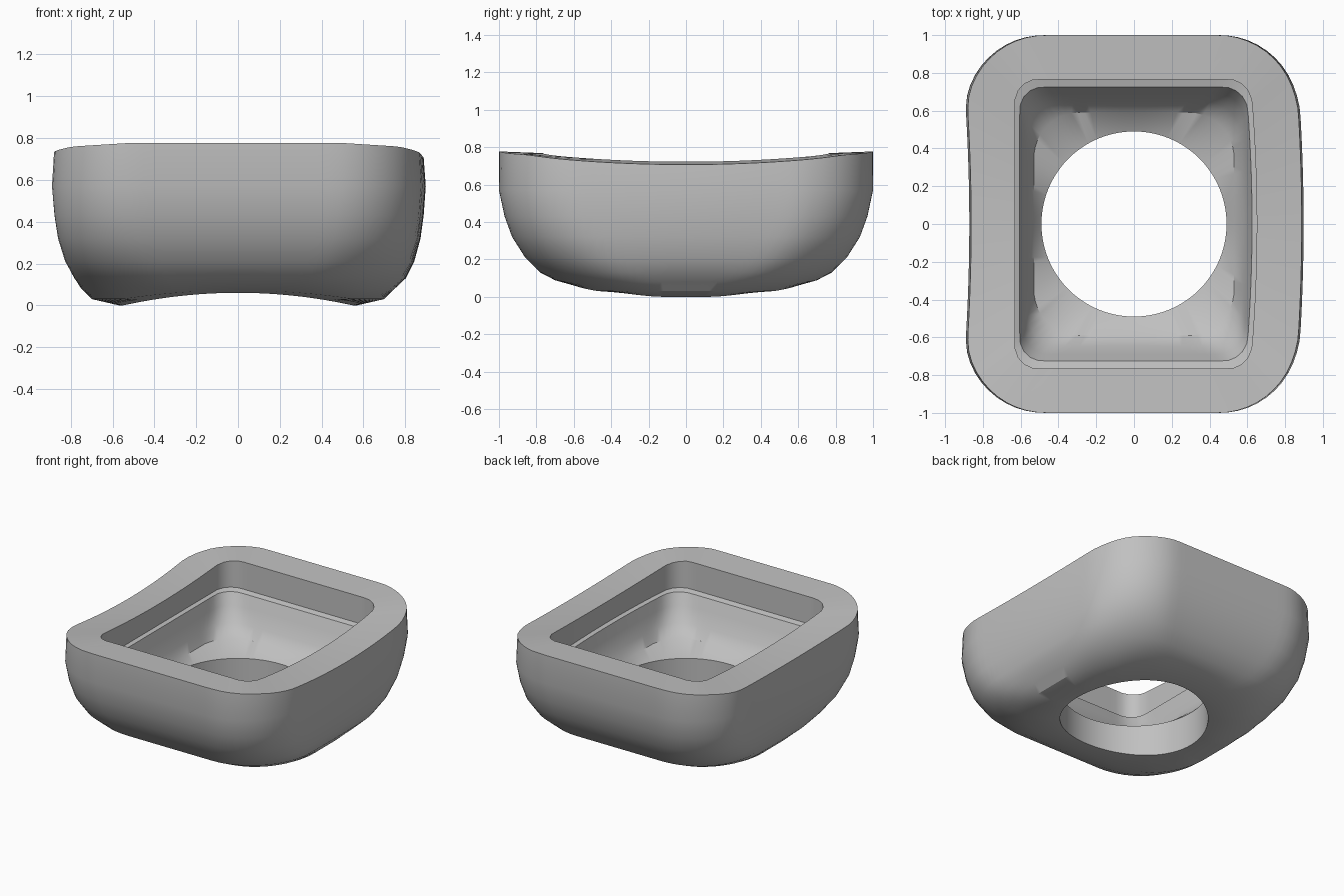
import bpy, bmesh, math

cube = bpy.data.objects.get("Cube")
if cube:
    bpy.data.objects.remove(cube, do_unlink=True)

SIDES = 128

grey = bpy.data.materials.new("plain grey")
grey.use_nodes = True
grey.diffuse_color = (0.53, 0.53, 0.53, 1)
grey.node_tree.nodes["Principled BSDF"].inputs["Base Color"].default_value = (0.53, 0.53, 0.53, 1)


def reach(angle, hx, hy, r):
    """Distance from the centre to a rounded rectangle along one direction."""
    c, s = abs(math.cos(angle)), abs(math.sin(angle))
    lo, hi = 0.0, 2.0
    for _ in range(30):
        t = (lo + hi) / 2
        qx, qy = c * t - hx + r, s * t - hy + r
        dist = math.hypot(max(qx, 0), max(qy, 0)) + min(max(qx, qy), 0) - r
        lo, hi = (t, hi) if dist < 0 else (lo, t)
    return lo


def rim_height(x, y):
    """Saddle-shaped top: high at the ends, dipping along the sides."""
    dip = 0.73 + 0.047 * min(1, (y / 0.85) ** 2)
    return dip - 0.025 * max(0, (abs(x) - 0.5) / 0.4)


# Rings: half width, half depth, corner radius, height, kind
rings = [
    # outer shell, from the hole upwards
    (0.49, 0.49, 0.49, 0.00, "under"),
    (0.57, 0.51, 0.50, 0.00, "under"),
    (0.70, 0.60, 0.48, 0.03, "under"),
    (0.75, 0.70, 0.46, 0.08, "under"),
    (0.79, 0.78, 0.45, 0.13, "shell"),
    (0.83, 0.86, 0.43, 0.21, "shell"),
    (0.86, 0.93, 0.42, 0.32, "shell"),
    (0.875, 0.97, 0.42, 0.43, "shell"),
    (0.885, 1.00, 0.42, 0.57, "shell"),
    (0.875, 1.00, 0.42, 0.75, "rim"),
    # inner lip, ledge and bowl, back down to the hole
    (0.63, 0.765, 0.12, 0.75, "inner rim"),
    (0.63, 0.765, 0.12, 0.57, "inside"),
    (0.605, 0.725, 0.12, 0.56, "inside"),
    (0.585, 0.69, 0.13, 0.48, "inside"),
    (0.56, 0.645, 0.16, 0.38, "inside"),
    (0.53, 0.59, 0.24, 0.31, "inside"),
    (0.49, 0.49, 0.49, 0.26, "inside"),
]

bm = bmesh.new()
loops = []
for hx, hy, r, z, kind in rings:
    loop = []
    for i in range(SIDES):
        a = math.tau * (i + 0.5) / SIDES
        d = reach(a, hx, hy, r)
        x, y = d * math.cos(a), d * math.sin(a)
        height = z
        if kind == "under":      # arched underside
            height += 0.06 * (1 - z / 0.1) * (1 - min(1, abs(x) / 0.55) ** 2)
        elif "rim" in kind:
            height = rim_height(x, y)
        bow = 1 - min(1, (y / 0.7) ** 2)
        if kind in ("shell", "rim"):   # both sides bow gently to one side
            x += (0.025 * bow - 0.012) * min(1, abs(x) / 0.6)
        elif kind in ("inner rim", "inside") and x > 0.3 and hy > 0.6:
            x += 0.03 * bow - 0.01
        loop.append(bm.verts.new((x, y, height)))
    loops.append(loop)

# Skin the closed cross-section all the way round
for k, low in enumerate(loops):
    high = loops[(k + 1) % len(loops)]
    for i in range(SIDES):
        j = (i + 1) % SIDES
        bm.faces.new((low[i], low[j], high[j], high[i]))
bmesh.ops.recalc_face_normals(bm, faces=bm.faces)

mesh = bpy.data.meshes.new("open_bowl_housing")
bm.to_mesh(mesh)
bm.free()
mesh.materials.append(grey)
housing = bpy.data.objects.new("open_bowl_housing", mesh)
bpy.context.collection.objects.link(housing)

bpy.ops.object.select_all(action="DESELECT")
housing.select_set(True)
bpy.context.view_layer.objects.active = housing
bpy.ops.object.shade_smooth_by_angle(angle=math.radians(32))
